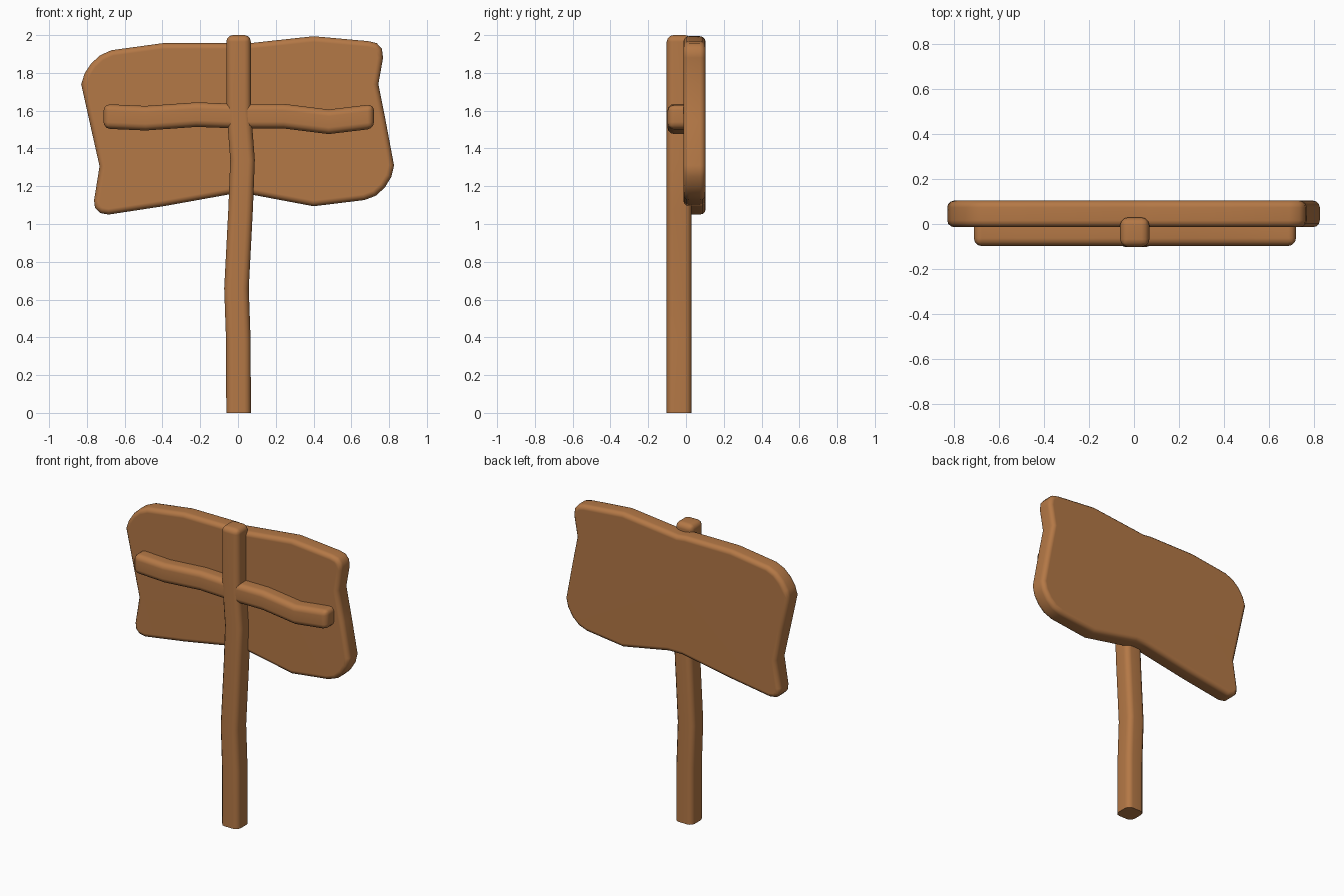
import bpy, bmesh

if "Cube" in bpy.data.objects:
    bpy.data.objects.remove(bpy.data.objects["Cube"])

wood = bpy.data.materials.new("warm_brown_wood")
wood.diffuse_color = (0.456, 0.188, 0.061, 1)
wood.use_nodes = True
wood.node_tree.nodes["Principled BSDF"].inputs["Base Color"].default_value = wood.diffuse_color


def finish(name, bm):
    bmesh.ops.recalc_face_normals(bm, faces=bm.faces)
    me = bpy.data.meshes.new(name)
    bm.to_mesh(me)
    bm.free()
    ob = bpy.data.objects.new(name, me)
    bpy.context.collection.objects.link(ob)
    me.materials.append(wood)
    bpy.ops.object.select_all(action='DESELECT')
    ob.select_set(True)
    bpy.context.view_layer.objects.active = ob
    bpy.ops.object.shade_smooth_by_angle(angle=0.9)
    wn = ob.modifiers.new("even_shading", 'WEIGHTED_NORMAL')
    wn.keep_sharp = True
    return ob


def round_edges(bm, width, keep_flat_base=False):
    bm.normal_update()
    bmesh.ops.recalc_face_normals(bm, faces=bm.faces)
    edges = [e for e in bm.edges if e.calc_face_angle(0) > 1.0
             and not (keep_flat_base and all(v.co.z < 0.001 for v in e.verts))]
    bmesh.ops.bevel(bm, geom=edges, offset=width, offset_type='OFFSET',
                    segments=3, profile=0.5, affect='EDGES', clamp_overlap=True)


def beam(name, path, half, y0, y1, upright):
    """Square beam through (along, sideways) points, bent in the xz plane."""
    bm = bmesh.new()
    rings = []
    for along, side in path:
        ring = []
        for s, y in ((-half, y0), (half, y0), (half, y1), (-half, y1)):
            co = (side + s, y, along) if upright else (along, y, side + s)
            ring.append(bm.verts.new(co))
        rings.append(ring)
    for a, b in zip(rings, rings[1:]):
        for i in range(4):
            j = (i + 1) % 4
            bm.faces.new((a[i], a[j], b[j], b[i]))
    bm.faces.new(rings[0])
    bm.faces.new(rings[-1])
    round_edges(bm, 0.035, upright)
    return finish(name, bm)


# Crooked upright post
beam("post", [(0, 0.003), (0.38, 0.002), (0.66, -0.008), (1.08, 0.014),
              (1.34, 0.024), (1.6, 0.004), (2.0, 0.003)],
     0.065, -0.102, 0.029, True)

# Wavy crossbar
beam("crossbar", [(-0.712, 1.57), (-0.49, 1.56), (-0.22, 1.579), (0.0, 1.571),
                  (0.24, 1.571), (0.48, 1.541), (0.72, 1.57)],
     0.065, -0.098, 0.03, False)

# Warped sign board outline (x, z)
outline = [(0.0, 1.95), (-0.06, 1.957), (-0.40, 1.957), (-0.67, 1.92), (-0.73, 1.893),
           (-0.777, 1.85), (-0.812, 1.797), (-0.83, 1.74), (-0.78, 1.515),
           (-0.733, 1.306), (-0.762, 1.125), (-0.757, 1.085), (-0.73, 1.058),
           (-0.685, 1.05), (-0.39, 1.095), (-0.04, 1.158), (0.06, 1.158),
           (0.40, 1.094), (0.67, 1.127), (0.73, 1.15), (0.777, 1.193),
           (0.812, 1.25), (0.826, 1.31), (0.782, 1.545), (0.743, 1.74),
           (0.768, 1.88), (0.762, 1.927), (0.735, 1.957), (0.69, 1.968),
           (0.40, 1.994), (0.06, 1.957)]
bm = bmesh.new()
front = bm.faces.new([bm.verts.new((x, -0.014, z)) for x, z in outline])
ext = bmesh.ops.extrude_face_region(bm, geom=[front], use_keep_orig=True)
for v in ext["geom"]:
    if isinstance(v, bmesh.types.BMVert):
        v.co.y = 0.104
round_edges(bm, 0.03)
finish("sign_board", bm)
